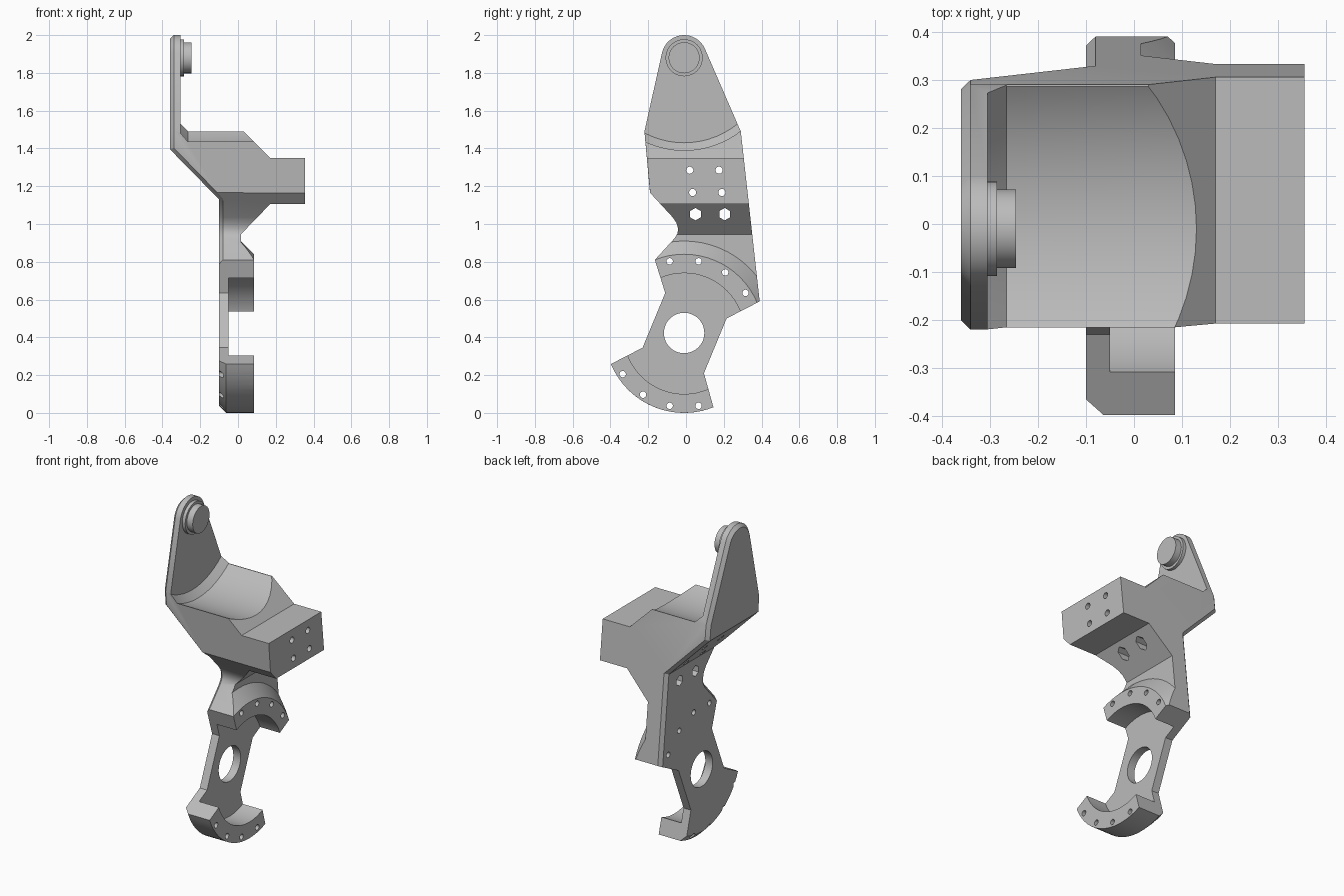
import bpy
import bmesh
from math import sin, cos, radians, pi, hypot

if "Cube" in bpy.data.objects:
    bpy.data.objects.remove(bpy.data.objects["Cube"])

# One plain grey for the whole casting
grey = bpy.data.materials.new("light_grey")
grey.use_nodes = True
colour = (0.5, 0.5, 0.5, 1)
grey.diffuse_color = colour
grey.node_tree.nodes["Principled BSDF"].inputs["Base Color"].default_value = colour

MID_Y, TOP_Z, RING_Z = -0.01, 1.88, 0.42


def arc(z, r, start, end, n):
    """Points (y, z) along an arc, angles in degrees from +y."""
    steps = [radians(start + (end - start) * i / n) for i in range(n + 1)]
    return [(MID_Y + r * cos(a), z + r * sin(a)) for a in steps]


def loft(bm, rings):
    """Skin a list of equal-length point rings and cap both ends."""
    rows = [[bm.verts.new(p) for p in ring] for ring in rings]
    n = len(rows[0])
    for a, b in zip(rows, rows[1:]):
        for i in range(n):
            j = (i + 1) % n
            bm.faces.new((a[i], a[j], b[j], b[i]))
    bm.faces.new(rows[0][::-1])
    bm.faces.new(rows[-1])


def turned(bm, stations, y, z, n=64):
    """Solid of revolution about the x direction from (x, radius) stations."""
    loft(bm, [[(x, y + r * sin(2 * pi * i / n), z + r * cos(2 * pi * i / n))
               for i in range(n)] for x, r in stations])


def finish(name, bm):
    bmesh.ops.recalc_face_normals(bm, faces=bm.faces)
    mesh = bpy.data.meshes.new(name)
    bm.to_mesh(mesh)
    bm.free()
    mesh.materials.append(grey)
    obj = bpy.data.objects.new(name, mesh)
    bpy.context.collection.objects.link(obj)
    return obj


def make_turned(name, stations, y, z):
    bm = bmesh.new()
    turned(bm, stations, y, z)
    return finish(name, bm)


def combine(obj, tool, operation):
    """Apply a boolean and delete its helper."""
    tool.hide_render = True
    mod = obj.modifiers.new("shape", 'BOOLEAN')
    mod.operation = operation
    mod.solver = 'EXACT'
    mod.object = tool
    graph = bpy.context.evaluated_depsgraph_get()
    mesh = bpy.data.meshes.new_from_object(obj.evaluated_get(graph))
    obj.modifiers.clear()
    obj.data = mesh
    bpy.data.objects.remove(tool)


# Front profile (x, z): upright plate, sloped shoulder, side block, thin lower leg
profile = [(-0.36, 2.05), (-0.36, 1.395), (-0.10, 1.13), (-0.10, -0.05),
           (0.015, -0.05), (0.015, 0.945), (0.17, 1.105), (0.355, 1.105),
           (0.355, 1.35), (0.17, 1.35), (0.03, 1.49), (-0.265, 1.49), (-0.265, 2.05)]
bm = bmesh.new()
loft(bm, [[(x, y, z) for x, z in profile] for y in (-0.6, 0.6)])
body = finish("bracket_body", bm)

# Raised clamp ring with a conical shoulder, hollowed down to the web
combine(body, make_turned("ring", [(-0.02, 0.525), (0.085, 0.42)], MID_Y, RING_Z), 'UNION')
combine(body, make_turned("recess", [(-0.05, 0.32), (0.2, 0.32)], MID_Y, RING_Z), 'DIFFERENCE')

# Round saddle beside the upright plate
combine(body, make_turned("saddle", [(-0.305, 0.45), (-0.265, 0.49), (0.6, 0.49)],
                          MID_Y, TOP_Z), 'DIFFERENCE')

# Side outline (y, z) trims everything
outline = arc(TOP_Z, 0.12, 23.5, 167.4, 16)
outline += [(-0.22, 1.49), (-0.19, 1.165), (-0.07, 1.035), (-0.05, 1.005), (-0.042, 0.975),
            (-0.045, 0.95), (-0.06, 0.925), (-0.165, 0.81), (-0.11, 0.635), (-0.23, 0.345)]
outline += arc(RING_Z, 0.42, 202.6, 291.7, 20)
outline += [(0.095, 0.21), (0.215, 0.50), (0.39, 0.59), (0.29, 1.49)]
bm = bmesh.new()
loft(bm, [[(x, y, z) for y, z in outline] for x in (-0.7, 0.7)])
combine(body, finish("outline", bm), 'INTERSECT')


# Chamfer the outer rim of the flat side
def rim_edges(bm, rule):
    found = []
    for e in bm.edges:
        if len(e.link_faces) != 2:
            continue
        low, high = sorted(f.normal.x for f in e.link_faces)
        if low < -0.5 and abs(high) < 0.1:
            if all(rule(v.co) for v in e.verts):
                found.append(e)
    return found


bm = bmesh.new()
bm.from_mesh(body.data)
bmesh.ops.remove_doubles(bm, verts=bm.verts, dist=0.0002)
bmesh.ops.dissolve_limit(bm, angle_limit=radians(0.5), verts=bm.verts, edges=bm.edges)
bm.normal_update()
rules = [(0.02, lambda p: p.z > 0.8 or (p.y > 0.3 and p.z > 0.55)),
         (0.037, lambda p: p.z < 0.28 and hypot(p.y - MID_Y, p.z - RING_Z) > 0.41)]
for size, rule in rules:
    bmesh.ops.bevel(bm, geom=rim_edges(bm, rule), offset=size, offset_type='OFFSET',
                    segments=1, profile=0.5, affect='EDGES', clamp_overlap=False)
    bm.normal_update()
bm.to_mesh(body.data)
bm.free()

# Bolt holes, hex holes and the large centre opening
bm = bmesh.new()
through = (-0.5, 0.5)


def hole(y, z, r, n):
    turned(bm, [(x, r) for x in through], y, z, n)


hole(MID_Y, RING_Z + 0.003, 0.107, 48)
for side in (-1, 1):
    for k in range(4):
        a = radians(-11.3 + 22.6 * k)
        hole(MID_Y + side * 0.39 * sin(a), RING_Z + side * 0.39 * cos(a), 0.017, 16)
for y in (0.05, 0.205):
    hole(y, 1.052, 0.033, 6)
    hole(y - 0.03, 1.285, 0.019, 16)
    hole(y - 0.015, 1.167, 0.019, 16)
combine(body, finish("holes", bm), 'DIFFERENCE')

# Stepped pivot on the upright plate
collar = make_turned("pivot_collar", [(-0.32, 0.098), (-0.285, 0.098)], MID_Y, TOP_Z)
pin = make_turned("pivot_pin", [(-0.30, 0.082), (-0.245, 0.082)], MID_Y, TOP_Z)

# Smooth curved surfaces, keep machined edges crisp
bpy.ops.object.select_all(action='DESELECT')
for obj in (body, collar, pin):
    obj.select_set(True)
bpy.context.view_layer.objects.active = body
bpy.ops.object.shade_smooth_by_angle(angle=radians(28))
